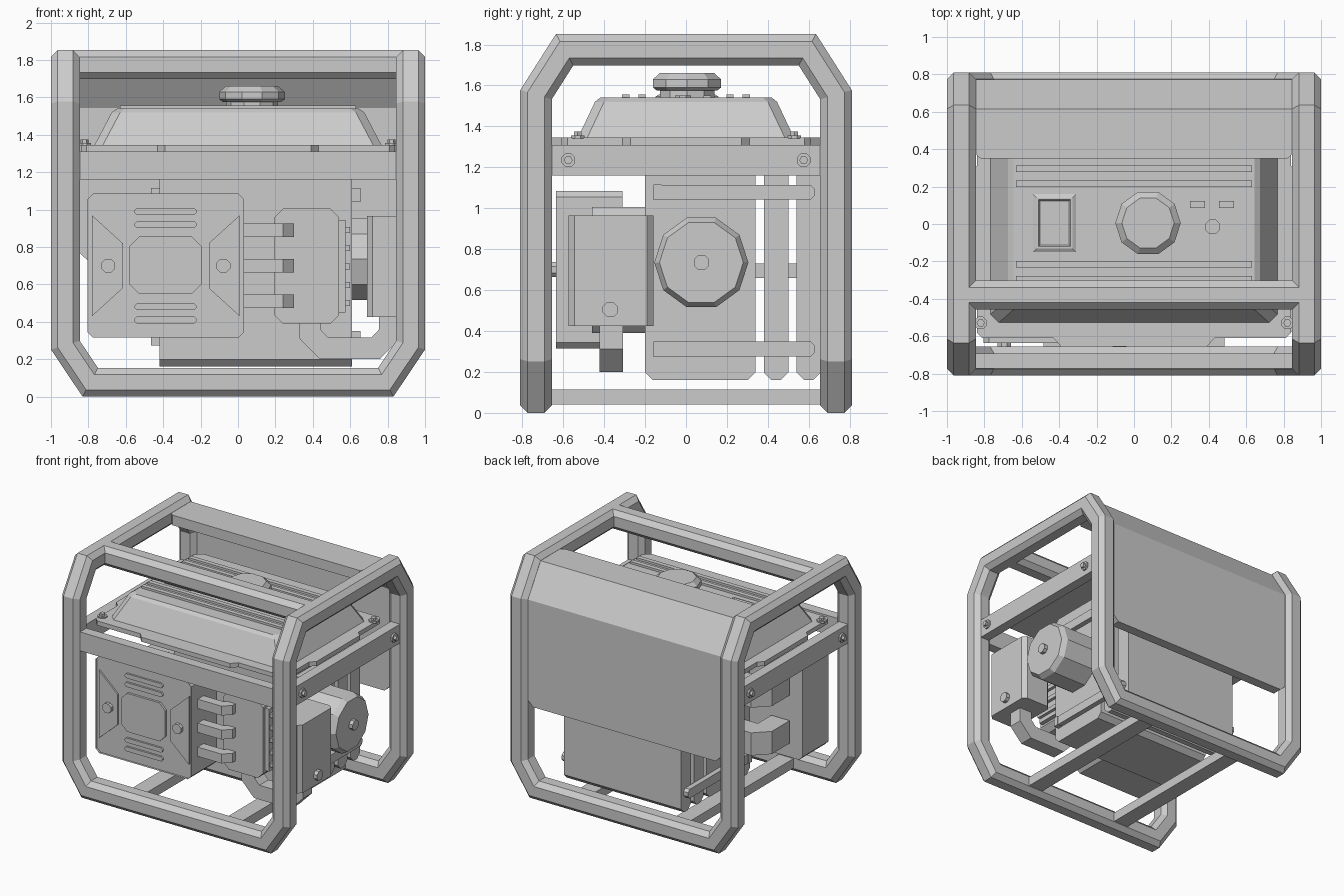
import bpy, bmesh, math
from mathutils import Vector

if "Cube" in bpy.data.objects:
    bpy.data.objects.remove(bpy.data.objects["Cube"])

def make(name, bm):
    bmesh.ops.remove_doubles(bm, verts=bm.verts, dist=0.0005)
    bmesh.ops.recalc_face_normals(bm, faces=bm.faces)
    me = bpy.data.meshes.new(name)
    bm.to_mesh(me)
    bm.free()
    ob = bpy.data.objects.new(name, me)
    bpy.context.collection.objects.link(ob)
    return ob

def skin(bm, rings, caps=True):
    vs = [[bm.verts.new(p) for p in r] for r in rings]
    n = len(vs[0])
    for a, b in zip(vs, vs[1:]):
        for i in range(n):
            bm.faces.new((a[i], a[(i + 1) % n], b[(i + 1) % n], b[i]))
    if caps:
        return bm.faces.new(vs[0][::-1]), bm.faces.new(vs[-1])

def place(axis, u, v, w):
    return {'x': (w, u, v), 'y': (u, w, v), 'z': (u, v, w)}[axis]

def loft(name, axis, levels):
    """levels: (2D outline, position along axis)"""
    bm = bmesh.new()
    skin(bm, [[place(axis, u, v, w) for u, v in pts] for pts, w in levels])
    return make(name, bm)

def octo(u0, u1, v0, v1, c):
    return [(u0 + c, v0), (u1 - c, v0), (u1, v0 + c), (u1, v1 - c),
            (u1 - c, v1), (u0 + c, v1), (u0, v1 - c), (u0, v0 + c)]

def rect(u0, u1, v0, v1):
    return [(u0, v0), (u1, v0), (u1, v1), (u0, v1)]

def ngon(u, v, r, n, ph=0.0):
    return [(u + r * math.cos(ph + 2 * math.pi * i / n), v + r * math.sin(ph + 2 * math.pi * i / n)) for i in range(n)]

def prism(name, axis, pts, a, b):
    return loft(name, axis, [(pts, a), (pts, b)])

def bolt(name, axis, u, v, base, s, r=.036):
    loft(name, axis, [(ngon(u, v, r, 8, math.pi / 8), base), (ngon(u, v, r, 8, math.pi / 8), base + s * .015)])
    prism(name + "_head", axis, ngon(u, v, r * .6, 6), base, base + s * .035)

def sweep(bm, path, profile, side, caps=False):
    """mitred tube; side = first axis of the profile on the first segment"""
    P = [Vector(p) for p in path]
    D = [(b - a).normalized() for a, b in zip(P, P[1:])]
    s = Vector(side)
    t = D[0].cross(s)
    ring = [P[0] + s * u + t * v for u, v in profile]
    rings = [ring]
    for i in range(1, len(P)):
        d = D[i - 1]
        n = d if i == len(P) - 1 else (d + D[i]).normalized()
        ring = [q + d * ((P[i] - q).dot(n) / d.dot(n)) for q in ring]
        rings.append(ring)
    skin(bm, rings, caps)

def pipe(name, path, w, h, side):
    bm = bmesh.new()
    sweep(bm, path, rect(-w, w, -h, h), side, True)
    return make(name, bm)

# tubular frame: two side arches and two bottom runs, welded together
TUBE = octo(-.077, .077, -.077, .077, .036)
bm = bmesh.new()
for s in (-1, 1):
    x, y = s * .923, s * .733
    sweep(bm, [(x, -.733, .6), (x, -.733, 1.555), (x, -.593, 1.775), (x, .593, 1.775),
               (x, .733, 1.555), (x, .733, .6)], TUBE, (1, 0, 0))
    sweep(bm, [(-.923, y, .6), (-.923, y, .275), (-.79, y, .077), (.79, y, .077),
               (.923, y, .275), (.923, y, .6)], TUBE, (0, 1, 0))
make("tube_frame", bm)
bm = bmesh.new()
sweep(bm, [(-.9, -.38, 1.775), (.9, -.38, 1.775)], TUBE, (0, 1, 0), True)
make("top_crossbar", bm)

# base bars, rails and rail bolts
for s in (-1, 1):
    prism("base_bar", 'y', rect(s * .42 - .065, s * .42 + .065, .04, .115), -.7, .7)
    prism("side_rail", 'x', rect(-.69, .69, 1.16, 1.31), s * .923 - .04, s * .923 + .04)
    for y in (-.575, .575):
        bolt("rail_bolt", 'x', y, 1.235, s * .962, s)
        bolt("tank_bolt", 'z', s * .82, y * .92, 1.34, 1)
prism("front_rail", 'y', rect(-.88, .88, 1.16, 1.31), -.773, -.693)

# bent rear panel
bm = bmesh.new()
prof = [(.35, 1.775, .82), (.385, 1.775, .86), (.593, 1.775, .86), (.733, 1.555, .86), (.733, .78, .86), (.733, .725, .80)]
rows = [(bm.verts.new((-w, y, z)), bm.verts.new((w, y, z))) for y, z, w in prof]
for a, b in zip(rows, rows[1:]):
    bm.faces.new((a[0], a[1], b[1], b[0]))
m = make("rear_panel", bm).modifiers.new("thickness", 'SOLIDIFY')
m.thickness, m.offset, m.use_even_offset = .08, 0, True

# fuel tank: flange with tabs, body, ribs
quarter = [(.88, .27), (.84, .31), (.84, .58), (.81, .61), (.43, .61), (.39, .655)]
outline = quarter + [(-x, y) for x, y in quarter[::-1]]
outline += [(-x, -y) for x, y in quarter] + [(x, -y) for x, y in quarter[::-1]]
prism("tank_flange", 'z', outline, 1.31, 1.345)
loft("tank_body", 'z', [(octo(-a, a, -b, b, .045), z) for a, b, z in
                        ((.77, .53, 1.34), (.675, .445, 1.52), (.645, .42, 1.54))])
for y in (-.295, -.215, .215, .295):
    prism("tank_rib", 'z', rect(-.63, .63, y - .018, y + .018), 1.53, 1.557)

# filler cap, gauge, small tank fittings
prism("filler_neck", 'z', ngon(.075, .005, .14, 10), 1.53, 1.59)
loft("filler_cap", 'z', [(ngon(.075, .005, r, 10), z) for r, z in
                         ((.155, 1.575), (.175, 1.59), (.175, 1.63), (.14, 1.66))])
loft("fuel_gauge", 'z', [(rect(-.425 - a, -.425 + a, .005 - a - .04, .005 + a + .04), z) for a, z in
                         ((.115, 1.53), (.115, 1.545), (.095, 1.557), (.085, 1.557), (.078, 1.547))])
for x in (.34, .495):
    prism("tank_switch", 'z', rect(x - .04, x + .04, .085, .122), 1.53, 1.55)
prism("tank_button", 'z', ngon(.42, -.015, .042, 8, math.pi / 8), 1.53, 1.55)

# engine slabs, core and tie rods
for y0, y1 in ((-.2, .34), (.38, .50), (.54, .66)):
    prism("engine_slab", 'x', octo(y0, y1, .16, 1.23, .038), -.42, .61)
prism("engine_core", 'y', rect(-.2, .4, .66, .73), .3, .6)
for x in (-.44, .63):
    for z in (.312, 1.078):
        prism("tie_rod", 'x', octo(-.15, .63, z - .036, z + .036, .02), x - .02, x + .02)
        prism("tie_rod_head", 'x', rect(-.16, -.12, z - .038, z + .038), x - .026, x + .026)

# starter drum with hub
loft("starter_drum", 'x', [(ngon(.075, .735, r, 10), x) for r, x in
                           ((.23, .58), (.23, .91), (.205, .95))])
prism("drum_hub", 'x', ngon(.075, .735, .04, 8, math.pi / 8), .93, .98)

# front housing with recessed face
bm = bmesh.new()
front = octo(-.805, .033, .315, 1.085, .03)
_, face = skin(bm, [[(x, y, z) for x, z in front] for y in (-.31, -.635)])
bmesh.ops.inset_region(bm, faces=[face], thickness=.028)
bmesh.ops.translate(bm, verts=face.verts, vec=(0, .018, 0))
make("front_housing", bm)
prism("housing_badge_plate", 'y', octo(-.58, -.195, .55, .855, .05), -.60, -.635)
for z in (.41, .48, .92, .99):
    prism("housing_slat", 'y', octo(-.555, -.22, z - .018, z + .018, .014), -.60, -.632)
for s in (-1, 1):
    wing = [(-.386 + s * u, z) for u, z in ((.395, .43), (.23, .58), (.23, .82), (.395, .97))]
    prism("housing_wing", 'y', wing, -.60, -.63)
    prism("housing_knob", 'y', ngon(-.386 + s * .308, .7, .04, 8, math.pi / 8), -.60, -.657)

# left ducts from the housing to the engine
for z in (.52, .90):
    pipe("intake_duct", [(-.62, -.30, z), (-.62, -.11, z), (-.56, -.05, z), (-.40, -.05, z)], .08, .09, (1, 0, 0))

# inner chamber with side cover and three elbow pipes
prism("inner_chamber", 'y', octo(.195, .54, .39, 1.005, .045), -.46, -.19)
prism("chamber_cover", 'x', rect(-.43, -.2, .45, .945), .53, .575)
for i in range(5):
    z = .5 + i * .098
    prism("chamber_fin", 'x', rect(-.42, -.2, z - .016, z + .016), .57, .60)
for z in (.51, .70, .89):
    pipe("elbow_pipe", [(.02, -.515, z), (.225, -.515, z), (.262, -.48, z), (.262, -.45, z)],
         .037, .037, (0, 1, 0))

# exhaust canister and U pipe
prism("exhaust_canister", 'z', octo(.69, .95, -.575, -.16, .03), .425, .965)
prism("canister_knob", 'x', ngon(-.37, .505, .04, 8, math.pi / 8), .94, .98)
pipe("exhaust_pipe", [(.385, -.365, .46), (.385, -.365, .335), (.46, -.365, .258), (.735, -.365, .258),
                      (.81, -.365, .335), (.81, -.365, .46)], .057, .057, (0, 1, 0))
